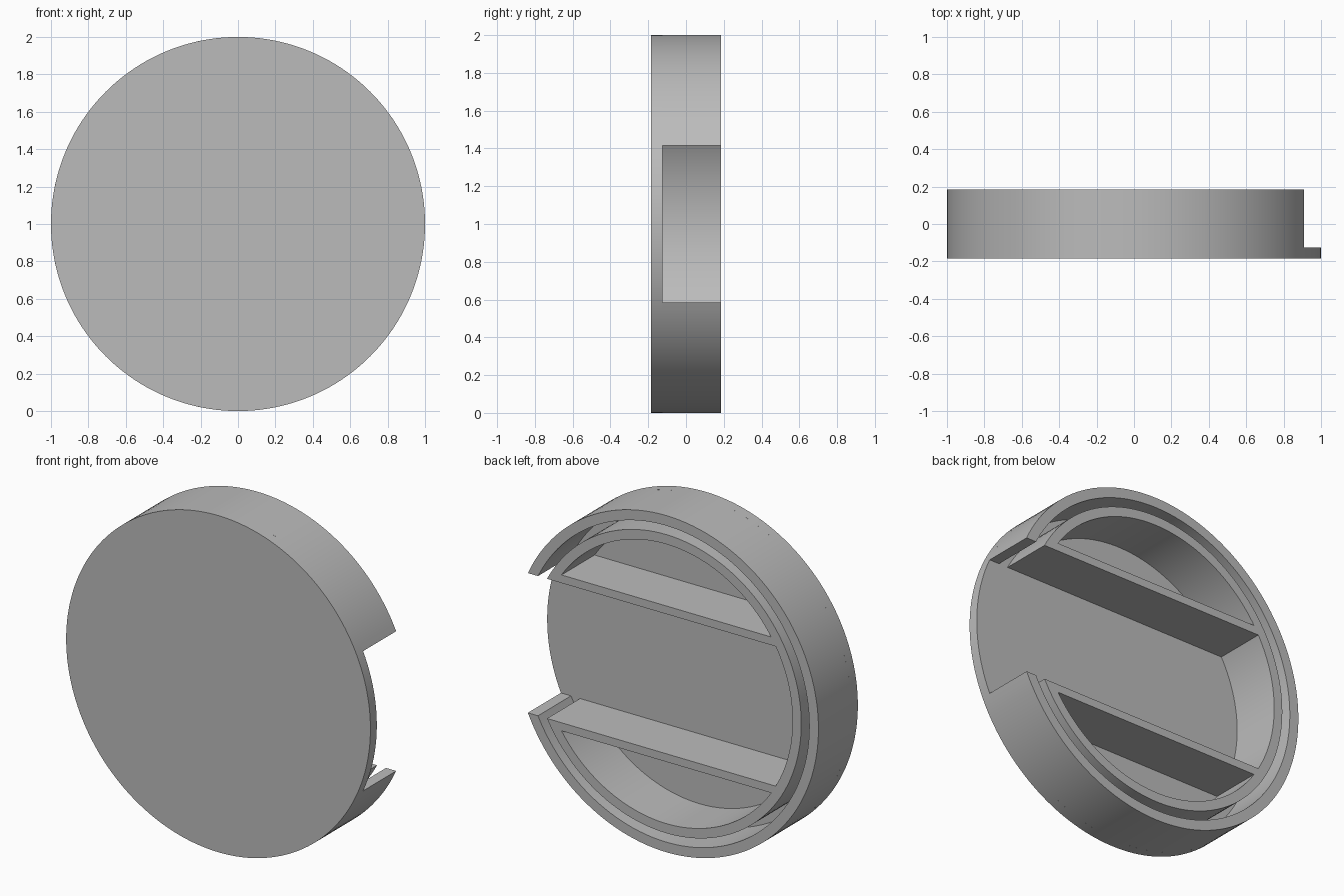
import bpy, bmesh
from math import sin, cos, asin, pi, radians

cube = bpy.data.objects.get("Cube")
if cube:
    bpy.data.objects.remove(cube, do_unlink=True)

FRONT, FLOOR, BACK = -0.185, -0.125, 0.185   # depth levels
NOTCH, BAR = 0.415, 0.463                    # half heights of slot and bars
CENTRE = 1.0

grey = bpy.data.materials.new("grey plastic")
grey.use_nodes = True
grey.diffuse_color = (0.5, 0.5, 0.5, 1)
grey.node_tree.nodes["Principled BSDF"].inputs["Base Color"].default_value = (0.5, 0.5, 0.5, 1)


def arc(r, start, end, n):
    angles = [start + (end - start) * i / n for i in range(n + 1)]
    return [(r * cos(a), r * sin(a)) for a in angles]


def extrude(name, outlines, y0, y1):
    """Extrude flat outlines in the xz plane from y0 to y1."""
    bm = bmesh.new()
    for outline in outlines:
        bm.faces.new([bm.verts.new((x, y0, z + CENTRE)) for x, z in outline])
    bmesh.ops.remove_doubles(bm, verts=bm.verts, dist=1e-5)
    result = bmesh.ops.extrude_face_region(bm, geom=bm.faces[:])
    moved = [g for g in result["geom"] if isinstance(g, bmesh.types.BMVert)]
    bmesh.ops.translate(bm, verts=moved, vec=(0, y1 - y0, 0))
    bmesh.ops.recalc_face_normals(bm, faces=bm.faces)
    mesh = bpy.data.meshes.new(name)
    bm.to_mesh(mesh)
    bm.free()
    mesh.materials.append(grey)
    obj = bpy.data.objects.new(name, mesh)
    bpy.context.collection.objects.link(obj)
    bpy.ops.object.select_all(action="DESELECT")
    obj.select_set(True)
    bpy.context.view_layer.objects.active = obj
    bpy.ops.object.shade_smooth_by_angle(angle=radians(30))


def strip(a, b):
    return [(a[i], a[i + 1], b[i + 1], b[i]) for i in range(len(a) - 1)]


def open_ring(name, outer, inner):
    """Ring wall with a flat-sided slot on the +x side."""
    rims = []
    for r in (outer, inner):
        start = asin(NOTCH / r)
        rims.append(arc(r, start, 2 * pi - start, 128))
    extrude(name, strip(*rims), FLOOR, BACK)


# Round front plate
extrude("front_plate", [arc(1.0, 0, 2 * pi, 160)[:-1]], FRONT, FLOOR)

# Two concentric walls with a narrow channel between them
open_ring("outer_wall", 1.0, 0.94)
open_ring("inner_wall", 0.887, 0.83)

# Straight bars across the inside, level with the slot edges
for name, side in (("upper_bar", 1), ("lower_bar", -1)):
    right = [(x, side * z) for x, z in arc(0.83, asin(NOTCH / 0.83), asin(BAR / 0.83), 4)]
    left = [(-x, z) for x, z in right]
    extrude(name, strip(right, left), FLOOR, BACK)
